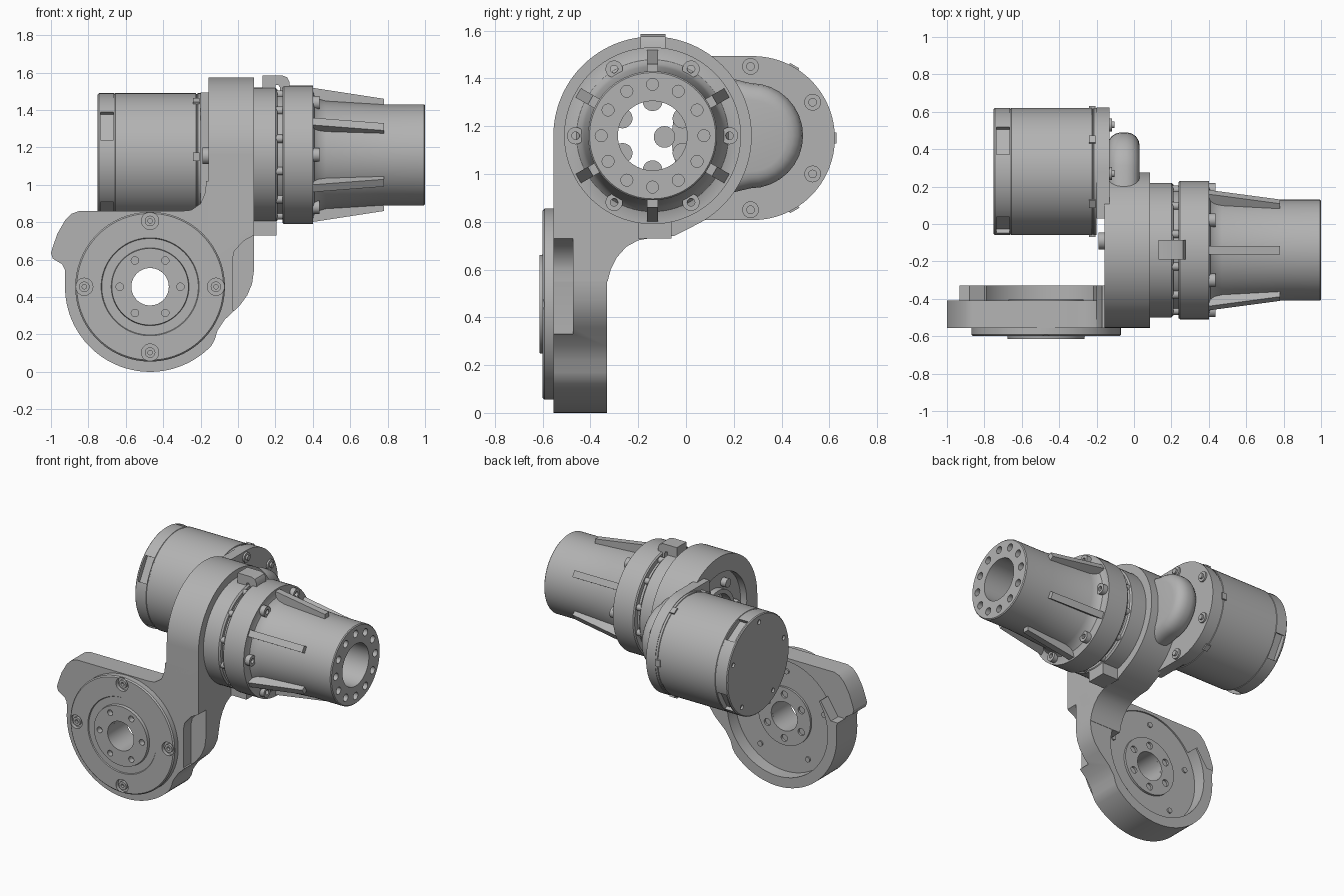
import bpy, bmesh
from math import pi, cos, sin, radians
from mathutils import Vector, Matrix

old = bpy.data.objects.get("Cube")
if old:
    bpy.data.objects.remove(old)

grey = bpy.data.materials.new("machined grey")
grey.use_nodes = True
grey.diffuse_color = (0.45, 0.45, 0.45, 1)
grey.node_tree.nodes["Principled BSDF"].inputs["Base Color"].default_value = (0.45, 0.45, 0.45, 1)

SHAFT = (-0.14, 1.16)    # output axis (y, z), runs along x
MOTOR = (0.28, 1.15)     # motor axis (y, z), runs along x
JOINT = (-0.47, 0.455)   # lower joint axis (x, z), runs along y


def finish(name, bm, smooth=True):
    bmesh.ops.recalc_face_normals(bm, faces=bm.faces)
    me = bpy.data.meshes.new(name)
    bm.to_mesh(me)
    bm.free()
    me.materials.append(grey)
    ob = bpy.data.objects.new(name, me)
    bpy.context.collection.objects.link(ob)
    if smooth:
        shade(ob)
    return ob


def select(ob):
    bpy.ops.object.select_all(action='DESELECT')
    ob.select_set(True)
    bpy.context.view_layer.objects.active = ob


def shade(ob):
    select(ob)
    bpy.ops.object.shade_smooth_by_angle(angle=radians(32))


def place(axis, u, v, t):
    return Vector((t, u, v)) if axis == 'x' else Vector((u, t, v))


def add_prism(bm, pts, axis, a, b):
    lo = [bm.verts.new(place(axis, u, v, a)) for u, v in pts]
    hi = [bm.verts.new(place(axis, u, v, b)) for u, v in pts]
    bm.faces.new(lo)
    bm.faces.new(hi)
    n = len(pts)
    for i in range(n):
        j = (i + 1) % n
        bm.faces.new((lo[i], lo[j], hi[j], hi[i]))


def arc(c, r, start, end, n=32):
    return [(c[0] + r * cos(radians(start + (end - start) * i / n)),
             c[1] + r * sin(radians(start + (end - start) * i / n))) for i in range(n + 1)]


def circle(c, r, n=64):
    return arc(c, r, 0, 360, n)[:-1]


def spots(c, r, count, start=0):
    return [arc(c, r, start + 360 * k / count, 360, 1)[0] for k in range(count)]


def prisms(name, outlines, axis, a, b, bevel=0):
    bm = bmesh.new()
    for pts in outlines:
        add_prism(bm, pts, axis, a, b)
    ob = finish(name, bm, not bevel)
    if bevel:
        mod = ob.modifiers.new("round", 'BEVEL')
        mod.width, mod.segments, mod.limit_method = bevel, 4, 'ANGLE'
        mod.angle_limit = radians(40)
        select(ob)
        bpy.ops.object.modifier_apply(modifier=mod.name)
        shade(ob)
    return ob


def lathe(name, c, axis, profile, n=96):
    # closed (position, radius) profile turned about an axis
    bm = bmesh.new()
    rings = []
    for k in range(n):
        a = 2 * pi * k / n
        rings.append([bm.verts.new(place(axis, c[0] + r * cos(a), c[1] + r * sin(a), t))
                      for t, r in profile])
    m = len(profile)
    for k in range(n):
        p, q = rings[k], rings[(k + 1) % n]
        for i in range(m):
            j = (i + 1) % m
            bm.faces.new((p[i], p[j], q[j], q[i]))
    return finish(name, bm)


def cut(ob, cutter, keep=False):
    mod = ob.modifiers.new("cut", 'BOOLEAN')
    mod.object, mod.operation, mod.solver = cutter, 'DIFFERENCE', 'EXACT'
    select(ob)
    bpy.ops.object.modifier_apply(modifier=mod.name)
    if not keep:
        bpy.data.objects.remove(cutter)
    shade(ob)


def box_pts(u0, u1, v0, v1):
    return [(u0, v0), (u1, v0), (u1, v1), (u0, v1)]


def radial_boxes(name, c, angles, x0, x1, r0, r1, width, r1_end=None):
    # boxes standing out from an x axis; the outer edge may slope
    bm = bmesh.new()
    for a in angles:
        rot = Matrix.Rotation(radians(a), 4, 'X')
        new = []
        for s in (-1, 1):
            for x, r in ((x0, r0), (x1, r0), (x1, r1_end or r1), (x0, r1)):
                p = rot @ Vector((x, r, s * width / 2))
                new.append(bm.verts.new(p + Vector((0, c[0], c[1]))))
        bm.faces.new(new[:4])
        bm.faces.new(new[4:])
        for i in range(4):
            j = (i + 1) % 4
            bm.faces.new((new[i], new[j], new[4 + j], new[4 + i]))
    return finish(name, bm, False)


# Main housing: round gear case flowing down into the arm
side = arc(SHAFT, 0.415, 180, -62, 72)
side += [(-0.05, 0.74), (-0.13, 0.735), (-0.2, 0.722), (-0.25, 0.695), (-0.29, 0.65),
         (-0.315, 0.6), (-0.328, 0.55), (-0.555, 0.55)]
housing = prisms("main_housing", [side], 'x', -0.158, 0.085)
cut(housing, prisms("bore", [circle(SHAFT, 0.15)], 'x', -1, 1))
cut(housing, prisms("rear_recess", [circle(SHAFT, 0.3)], 'x', -0.3, -0.11))
prisms("bore_lobes", [circle(p, 0.042, 20) for p in spots(SHAFT, 0.145, 6, 30)], 'x', -0.09, 0.06)
prisms("rear_screws", [circle(p, 0.03, 20) for p in spots(SHAFT, 0.22, 6)], 'x', -0.15, -0.1)
lathe("rear_collar", SHAFT, 'x', [(-0.15, 0.15), (-0.15, 0.18), (-0.1, 0.18), (-0.1, 0.15)])

# Lower arm: front outline with a raised rim at the back
outline = [(-0.17, 1.02), (-0.175, 0.96), (-0.2, 0.9), (-0.25, 0.865), (-0.3, 0.86), (-0.85, 0.86),
           (-0.89, 0.845), (-0.925, 0.81), (-0.965, 0.74), (-0.99, 0.67), (-1.0, 0.635),
           (-0.99, 0.605), (-0.94, 0.575), (-0.925, 0.545)]
outline += arc(JOINT, 0.455, 176, 316, 48)
outline += [(-0.125, 0.17), (-0.11, 0.22), (-0.07, 0.28), (0.01, 0.355), (0.05, 0.41),
            (0.075, 0.47), (0.085, 0.54), (0.085, 1.02)]
arm = prisms("lower_arm", [outline], 'y', -0.555, -0.33)
cut(arm, prisms("pocket", [circle(JOINT, 0.385)], 'y', -0.42, -0.2))
top_open = [(-1.1, 0.56), (-0.88, 0.56), (-0.8, 0.68), (-0.7, 0.62), (-0.3, 0.62), (-0.23, 0.7),
            (-0.21, 0.8), (-0.2, 0.9), (-0.23, 1.0), (-1.1, 1.0)]
cut(arm, prisms("open_top", [top_open], 'y', -0.41, -0.2))
cut(arm, prisms("joint_bore", [circle(JOINT, 0.1)], 'y', -1, 0))
side_step = [(-0.03, 0.33), (0.2, 0.33), (0.2, 0.73), (0.085, 0.73), (0.03, 0.7), (-0.02, 0.645), (-0.03, 0.6)]
for part in (arm, housing):
    cut(part, prisms("side_step", [side_step], 'y', -0.7, -0.472))

# Joint face on the front, with screws in scalloped recesses
disc = lathe("joint_disc", JOINT, 'y', [(-0.55, 0.1), (-0.55, 0.4), (-0.592, 0.4), (-0.6, 0.392),
             (-0.6, 0.262), (-0.594, 0.258), (-0.594, 0.208), (-0.614, 0.205), (-0.614, 0.1)])
cut(disc, prisms("face_holes", [circle(p, 0.02, 20) for p in spots(JOINT, 0.162, 6)], 'y', -0.7, -0.575))
screws = spots(JOINT, 0.352, 4)
cut(disc, prisms("scallops", [circle(p, 0.046, 28) for p in screws], 'y', -0.7, -0.575))
for k, p in enumerate(screws):
    lathe(f"joint_screw_{k}", p, 'y', [(-0.57, 0.012), (-0.57, 0.028), (-0.595, 0.028), (-0.595, 0.012)], 20)
back = lathe("joint_back_ring", JOINT, 'y', [(-0.43, 0.1), (-0.43, 0.2), (-0.405, 0.2), (-0.405, 0.1)])
cut(back, prisms("back_holes", [circle(p, 0.024, 20) for p in spots(JOINT, 0.15, 6, 30)], 'y', -0.425, -0.3))
prisms("pocket_screws", [circle(p, 0.018, 16) for p in spots(JOINT, 0.31, 5, 20)], 'y', -0.43, -0.41)

# Output shaft: bearing ring, flange and ribbed cone
shaft = lathe("output_cone", SHAFT, 'x', [(0.07, 0.145), (0.07, 0.36), (0.2, 0.36), (0.21, 0.35),
              (0.21, 0.33), (0.238, 0.33), (0.238, 0.363), (0.246, 0.37), (0.4, 0.37), (0.4, 0.345),
              (0.408, 0.318), (0.43, 0.3), (0.47, 0.289), (0.78, 0.27), (0.994, 0.27), (1.0, 0.264), (1.0, 0.145)])
cut(shaft, prisms("end_holes", [circle(p, 0.025, 20) for p in spots(SHAFT, 0.215, 12)], 'x', 0.93, 1.1))
radial_boxes("cone_ribs", SHAFT, range(30, 390, 60), 0.39, 0.78, 0.24, 0.36, 0.045, 0.3)
for k, p in enumerate(spots(SHAFT, 0.322, 6)):
    lathe(f"flange_screw_{k}", p, 'x', [(0.39, 0.016), (0.39, 0.036), (0.435, 0.036), (0.435, 0.016)], 20)
prisms("bearing_clips", [circle(p, 0.022, 12) for p in spots(SHAFT, 0.335, 12, 15)], 'x', 0.2, 0.245)

# Hooked tab above and stop block below the bearing ring
hook = [(0.13, 1.535), (0.215, 1.535), (0.225, 1.52), (0.225, 1.49), (0.275, 1.49), (0.275, 1.55),
        (0.262, 1.575), (0.235, 1.585), (0.13, 1.585)]
prisms("index_hook", [hook], 'y', -0.19, -0.085)
prisms("hook_base", [box_pts(-0.19, -0.085, 1.48, 1.54)], 'x', 0.13, 0.2)
prisms("stop_block", [box_pts(-0.2, -0.06, 0.73, 0.83)], 'x', 0.08, 0.205)

# Gear case bridge: bolted flange plate and rounded bulge
prisms("bridge_flange", [arc(MOTOR, 0.343, -90, 90, 48) + [(0.03, 1.493), (0.03, 0.807)]], 'x', -0.2, -0.13)
prisms("gear_bulge", [arc((0.27, 1.16), 0.22, -90, 90, 16) + [(0.06, 1.43), (0.06, 0.89)]],
       'x', -0.14, 0.03, 0.07)
lugs = [(0.27, 1.45), (0.53, 1.3), (0.53, 1.0), (0.27, 0.85)]
prisms("flange_lugs", [circle(p, 0.035, 24) for p in lugs], 'x', -0.19, -0.118)
prisms("flange_screws", [circle(p, 0.018, 16) for p in lugs], 'x', -0.15, -0.105)
prisms("front_lug", [circle((-0.09, 1.155), 0.045, 24)], 'x', -0.19, -0.12)

# Motor can with end notches, seams and clips
mx, rm = (-0.75, -0.2), 0.34
can = lathe("motor_can", MOTOR, 'x', [(mx[0], 0.02), (mx[0], 0.334), (-0.744, rm), (-0.664, rm), (-0.662, 0.337),
            (-0.658, 0.337), (-0.656, rm), (-0.225, rm), (-0.223, 0.336), (-0.217, 0.336), (-0.215, rm),
            (mx[1], rm), (mx[1], 0.02)])
cut(can, radial_boxes("notches", MOTOR, range(60, 420, 90), -0.735, -0.665, 0.305, 0.4, 0.17))
cut(can, prisms("end_screw_holes", [circle(p, 0.016, 16) for p in spots(MOTOR, 0.29, 5, 20)], 'x', -0.8, -0.735))
prisms("motor_core", [circle(MOTOR, 0.03, 24)], 'x', -0.75, -0.2)
radial_boxes("motor_clips", MOTOR, range(0, 360, 60), -0.24, -0.205, 0.3, 0.35, 0.045)
